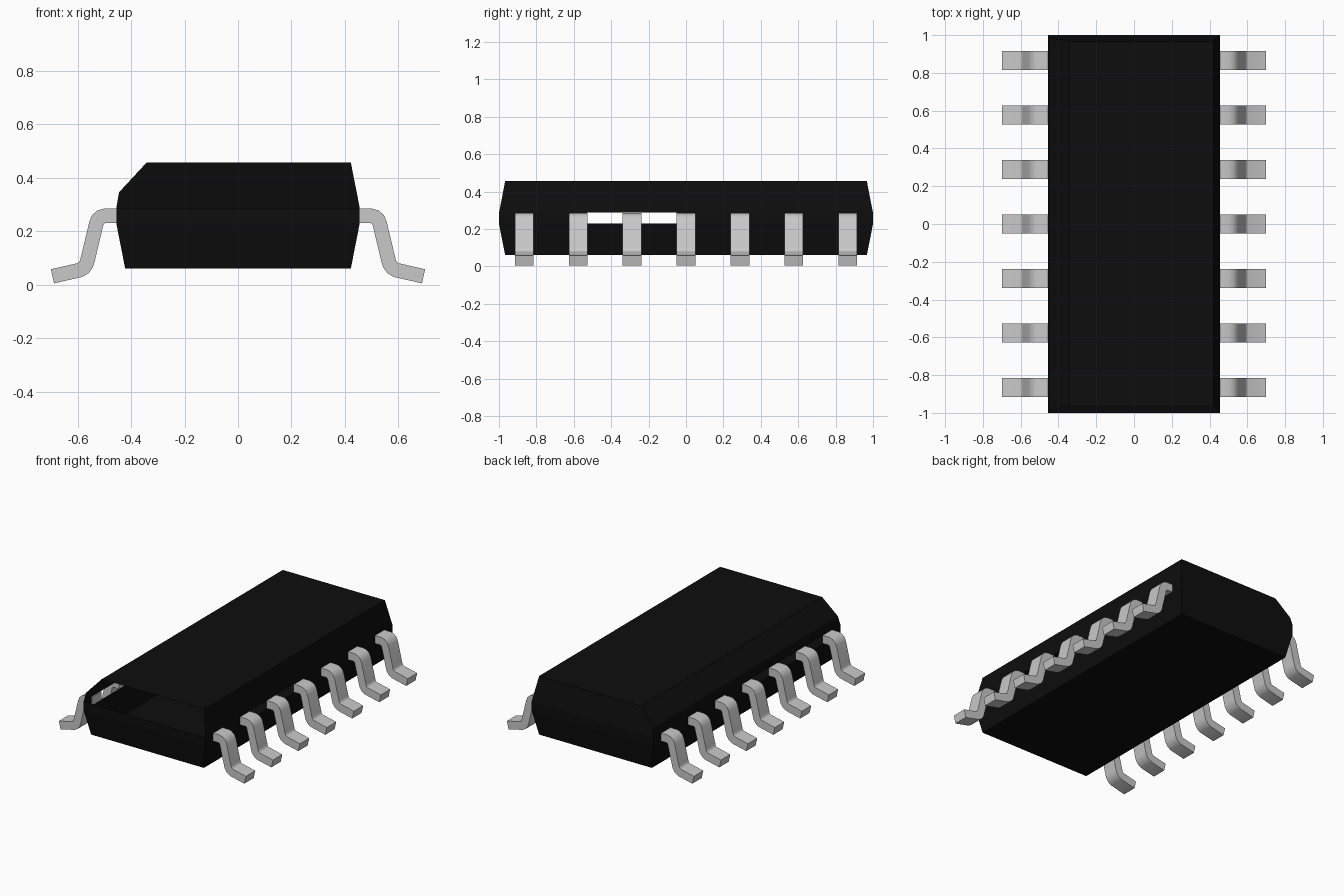
import bpy, bmesh
from mathutils import Vector

cube = bpy.data.objects.get("Cube")
if cube:
    bpy.data.objects.remove(cube, do_unlink=True)


def material(name, rgb, rough):
    m = bpy.data.materials.new(name)
    m.use_nodes = True
    m.diffuse_color = (*rgb, 1)
    bsdf = m.node_tree.nodes["Principled BSDF"]
    bsdf.inputs["Base Color"].default_value = (*rgb, 1)
    bsdf.inputs["Roughness"].default_value = rough
    return m


black = material("black plastic", (0.004, 0.004, 0.004), 0.6)
silver = material("silver metal", (0.58, 0.58, 0.58), 0.5)


def add_object(name, bm, mat):
    mesh = bpy.data.meshes.new(name)
    bm.to_mesh(mesh)
    bm.free()
    mesh.materials.append(mat)
    ob = bpy.data.objects.new(name, mesh)
    bpy.context.collection.objects.link(ob)
    return ob


# Body shell: rings of (z, left x, right x, half length)
Z_LOW, Z_HIGH = 0.228, 0.287
RINGS = [(0.06, -0.422, 0.422, 0.967),
         (Z_LOW, -0.455, 0.455, 1.0),
         (Z_HIGH, -0.455, 0.455, 1.0),
         (0.345, -0.445, 0.444, 0.988),
         (0.456, -0.342, 0.422, 0.967)]
bm = bmesh.new()
loops = [[bm.verts.new(p) for p in ((a, -h, z), (b, -h, z), (b, h, z), (a, h, z))]
         for z, a, b, h in RINGS]
bm.faces.new(loops[0][::-1])
bm.faces.new(loops[-1])
for lo, hi in zip(loops, loops[1:]):
    for i in range(4):
        j = (i + 1) % 4
        bm.faces.new((lo[i], lo[j], hi[j], hi[i]))
bmesh.ops.recalc_face_normals(bm, faces=bm.faces)

# Slots along the side bands and the open upper front end
WINDOWS = {-1: (-0.915, -0.05), 1: (-0.53, -0.05)}
for y in (-0.915, -0.53, -0.05):
    bmesh.ops.bisect_plane(bm, geom=bm.verts[:] + bm.edges[:] + bm.faces[:],
                           plane_co=(0, y, 0), plane_no=(0, 1, 0))
opened = []
for f in bm.faces:
    c = f.calc_center_median()
    start, end = WINDOWS[1 if c.x > 0 else -1]
    in_slot = abs(c.x) > 0.45 and Z_LOW < c.z < Z_HIGH and start < c.y < end
    if in_slot or (f.normal.y < -0.8 and c.z > Z_HIGH):
        opened.append(f)
bmesh.ops.delete(bm, geom=opened, context='FACES')
body = add_object("chip_body", bm, black)

# Bent lead: centre line in x and z, swept with constant thickness
PATH = [Vector(p) for p in ((0.452, 0.257), (0.498, 0.257), (0.512, 0.253),
                            (0.523, 0.244), (0.530, 0.228), (0.562, 0.094),
                            (0.567, 0.077), (0.577, 0.063), (0.592, 0.054),
                            (0.694, 0.031))]
HALF_THICK, HALF_WIDTH = 0.027, 0.05


def build_lead(name, side, y):
    bm = bmesh.new()
    sections = []
    for i, p in enumerate(PATH):
        before = (p - PATH[i - 1]).normalized() if i else None
        after = (PATH[i + 1] - p).normalized() if i < len(PATH) - 1 else None
        d = ((before or after) + (after or before)).normalized()
        miter = HALF_THICK / d.dot(before or after)
        n = Vector((-d.y, d.x)) * miter
        corners = [(p + n, -1), (p + n, 1), (p - n, 1), (p - n, -1)]
        sections.append([bm.verts.new((side * q.x, y + w * HALF_WIDTH, max(q.y, 0)))
                         for q, w in corners])
    for a, b in zip(sections, sections[1:]):
        for i in range(4):
            j = (i + 1) % 4
            bm.faces.new((a[i], a[j], b[j], b[i]))
    bm.faces.new(sections[0])
    bm.faces.new(sections[-1])
    bmesh.ops.recalc_face_normals(bm, faces=bm.faces)
    return add_object(name, bm, silver)


# Seven leads on each side
leads = [build_lead(f"{label}_lead_{i + 1}", side, (i - 3) * 0.2883)
         for side, label in ((1, "left"), (-1, "right")) for i in range(7)]

# Smooth bends, sharp edges
bpy.ops.object.select_all(action='DESELECT')
for ob in leads:
    ob.select_set(True)
bpy.context.view_layer.objects.active = leads[0]
bpy.ops.object.shade_smooth_by_angle(angle=0.7)
